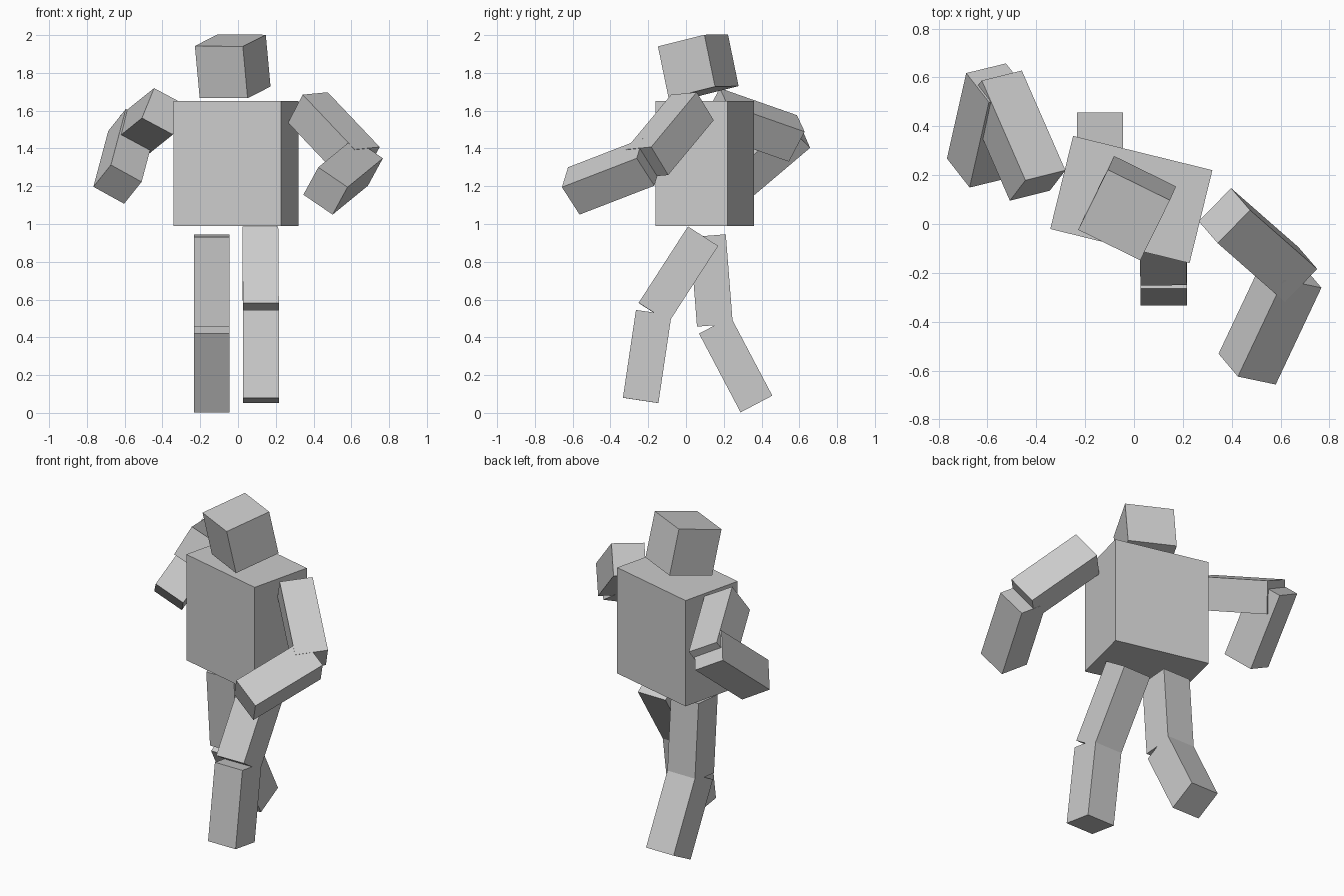
import bpy
from mathutils import Vector, Matrix

if "Cube" in bpy.data.objects:
    bpy.data.objects.remove(bpy.data.objects["Cube"])


def box(name, center, x_axis, z_axis, size):
    """Box with its local z along z_axis and local x as near x_axis as possible."""
    z = Vector(z_axis).normalized()
    x = Vector(x_axis)
    x = (x - z * x.dot(z)).normalized()
    y = z.cross(x)
    rot = Matrix((x, y, z)).transposed().to_4x4()
    bpy.ops.mesh.primitive_cube_add(size=1)
    ob = bpy.context.object
    ob.name = name
    ob.matrix_world = Matrix.Translation(center) @ rot @ Matrix.Diagonal((*size, 1))
    return ob


def segment(name, start, end, hinge, width=0.19):
    """Square limb segment between the centres of its two end faces."""
    a, b = Vector(start), Vector(end)
    box(name, (a + b) / 2, hinge, b - a, (width, width, (b - a).length))


# Torso and head
box("torso", (-0.011, 0.10, 1.32), (0.57, -0.14, 0), (0, 0, 1), (0.587, 0.392, 0.66))
box("head", (-0.028, 0.065, 1.835), (0.255, -0.126, 0), (-0.025, -0.056, 0.272),
    (0.283, 0.281, 0.281))

# Limbs: name -> (hinge axis, upper start, upper end, lower start, lower end)
limbs = {
    "right_leg": ((-1, 0, 0), (-0.139, 0.116, 0.938), (-0.139, 0.153, 0.464),
                  (-0.139, 0.153, 0.464), (-0.139, 0.373, 0.047)),
    "left_leg": ((1, 0, 0), (0.118, 0.09, 0.935), (0.121, -0.171, 0.531),
                 (0.121, -0.171, 0.531), (0.122, -0.24, 0.066)),
    "left_arm": ((0.08, -0.092, 0.146), (0.370, 0.034, 1.617), (0.645, -0.207, 1.327),
                 (0.650, -0.198, 1.328), (0.463, -0.594, 1.175)),
    "right_arm": ((0.167, 0.043, -0.09), (-0.3945, 0.1575, 1.5965), (-0.573, 0.566, 1.453),
                  (-0.559, 0.578, 1.506), (-0.638, 0.2285, 1.21)),
}
for name, (hinge, a, b, c, d) in limbs.items():
    segment("upper_" + name, a, b, hinge)
    segment("lower_" + name, c, d, hinge)
